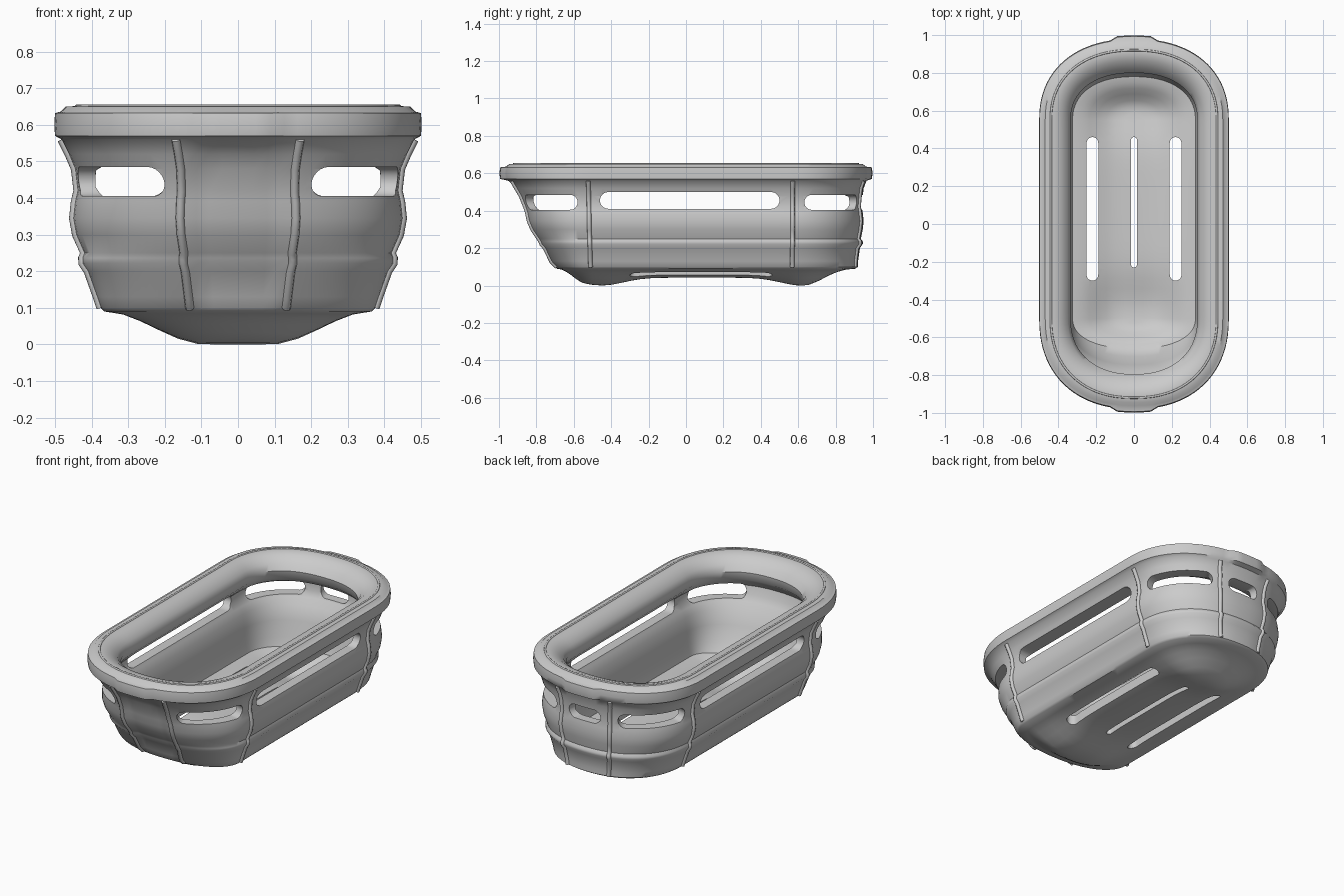
import bpy, bmesh
from math import sin, cos, pi, exp, sqrt, radians
from mathutils import Vector

if "Cube" in bpy.data.objects:
    bpy.data.objects.remove(bpy.data.objects["Cube"])

Y0, Y1 = -0.5, 0.55          # ends of the straight sides
EXP = 2 / 2.25

# cross-section rows: half width, front y, back y, z
OUTER = [(.365, -.69, .905, .09), (.375, -.70, .92, .10), (.385, -.73, .92, .13),
         (.41, -.765, .93, .20), (.425, -.785, .945, .222), (.425, -.79, .945, .236),
         (.42, -.80, .935, .25), (.442, -.835, .945, .30), (.45, -.855, .95, .345),
         (.445, -.865, .945, .39), (.438, -.875, .94, .42), (.445, -.90, .945, .48),
         (.462, -.925, .95, .52), (.482, -.95, .965, .56)]
RIM = [(.50, -.975, .975, .57), (.502, -.98, .98, .60), (.50, -.975, .975, .632),
       (.485, -.962, .962, .636), (.47, -.945, .945, .65), (.42, -.90, .90, .652),
       (.385, -.86, .865, .64), (.35, -.82, .825, .61), (.335, -.795, .80, .575),
       (.345, -.80, .81, .53), (.37, -.83, .84, .50)]
INNER = [(.395, -.85, .90, .475), (.395, -.835, .90, .43), (.375, -.815, .885, .395),
         (.355, -.78, .85, .36), (.345, -.745, .82, .28), (.335, -.70, .80, .19),
         (.325, -.66, .78, .14)]


def end_point(row, end, ang):
    hw, yf, yb, z = row
    c, s = cos(ang), max(0, sin(ang))
    x = hw * (1 if c > 0 else -1) * abs(c) ** EXP
    y = Y1 + (yb - Y1) * s ** EXP if end > 0 else Y0 + (yf - Y0) * s ** EXP
    return Vector((x, y, z))


def perimeter(row, n=44, m=20):
    pts = [end_point(row, 1, pi * i / n) for i in range(n + 1)]
    pts += [Vector((-row[0], Y1 + (Y0 - Y1) * i / m, row[3])) for i in range(1, m)]
    pts += [end_point(row, -1, pi * (1 - i / n)) for i in range(n + 1)]
    pts += [Vector((row[0], Y0 + (Y1 - Y0) * i / m, row[3])) for i in range(1, m)]
    return pts


def spine(p):
    return Vector((0, min(Y1, max(Y0, p.y)), p.z))


def belly(row, t):
    # shrink a loop toward the centre line, sagging at head and foot
    k = min(1, t / .75)
    f = k * k * (3 - 2 * k)
    out = []
    for p in perimeter(row):
        q = p.lerp(spine(p), t)
        sag = .048 + .042 * (exp(-((q.y + .45) / .16) ** 2) + exp(-((q.y - .62) / .16) ** 2))
        q.z -= sag * f
        out.append(q)
    return out


def make(name, bm):
    bmesh.ops.recalc_face_normals(bm, faces=bm.faces)
    me = bpy.data.meshes.new(name)
    bm.to_mesh(me)
    bm.free()
    ob = bpy.data.objects.new(name, me)
    bpy.context.collection.objects.link(ob)
    return ob


# tub shell: underside, outer wall, rolled rim, inner wall, floor
loops = [belly(OUTER[0], t) for t in (1, .85, .7, .55, .4, .27, .14)]
for row in OUTER + RIM + INNER:
    pts = perimeter(row)
    for p in pts:
        if abs(p.x) < .115 and (p.y < Y0 or p.y > Y1):
            sgn = 1 if p.y > 0 else -1
            if row in RIM[:3]:
                p.y += sgn * .018            # grip pads on the rim ends
            elif sgn < 0 and row in OUTER and .12 < p.z < .55:
                p.y += .018                  # recessed front panel
    loops.append(pts)
loops += [belly(INNER[-1], t) for t in (.14, .27, .4, .55, .7, .85, 1)]

bm = bmesh.new()
rings = [[bm.verts.new(p) for p in l] for l in loops]
for a, b in zip(rings, rings[1:]):
    for i in range(len(a)):
        j = (i + 1) % len(a)
        bm.faces.new((a[i], a[j], b[j], b[i]))
bmesh.ops.remove_doubles(bm, verts=bm.verts, dist=1e-5)
tub = make("tub_shell", bm)

# cutters for wall and floor slots
cut = bmesh.new()


def loft(cols):
    vs = [[cut.verts.new(p) for p in c] for c in cols]
    for a, b in zip(vs, vs[1:]):
        for i in range(4):
            j = (i + 1) % 4
            cut.faces.new((a[i], a[j], b[j], b[i]))
    cut.faces.new(vs[0])
    cut.faces.new(vs[-1])


def rounded(path, half, n=36):
    us = [(1 - cos(pi * k / n)) / 2 for k in range(n + 1)]
    pts = [path(u) for u in us]
    dist = [0]
    for a, b in zip(pts, pts[1:]):
        dist.append(dist[-1] + (b - a).length)
    for p, d in zip(pts, dist):
        e = min(1, min(d, dist[-1] - d) / half)
        yield p, max(.003, half * sqrt(max(0, 1 - (1 - e) ** 2)))


def wall_slot(path, zlo, zhi):
    cols = []
    for p, h in rounded(path, (zhi - zlo) / 2):
        q = spine(p)
        a, b = q.lerp(p, .6), q.lerp(p, 1.3)
        zc = (zlo + zhi) / 2
        cols.append([(a.x, a.y, zc - h), (b.x, b.y, zc - h), (b.x, b.y, zc + h), (a.x, a.y, zc + h)])
    loft(cols)


def floor_slot(x, ya, yb, hw):
    cols = []
    for p, h in rounded(lambda u: Vector((x, ya + (yb - ya) * u, 0)), hw):
        cols.append([(x - h, p.y, -.1), (x + h, p.y, -.1), (x + h, p.y, .3), (x - h, p.y, .3)])
    loft(cols)


MID = OUTER[10]
arc = lambda end, a, b: (lambda u: end_point(MID, end, radians(a + (b - a) * u)))
for s in (1, -1):
    wall_slot(lambda u: Vector((s * MID[0], -.46 + .96 * u, 0)), .41, .50)
    floor_slot(s * .22, -.30, .46, .031)
    for end in (1, -1):
        a, b = (10, 66) if s > 0 else (170, 114)
        wall_slot(arc(end, a, b), .405, .485)
wall_slot(arc(1, 79, 101), .405, .485)
floor_slot(0, -.23, .46, .016)
cutter = make("slot_cutter", cut)
cutter.hide_render = True
cutter.hide_viewport = False

mod = tub.modifiers.new("slots", 'BOOLEAN')
mod.object = cutter
mod.solver = 'EXACT'
bpy.context.view_layer.objects.active = tub
tub.select_set(True)
bpy.ops.object.modifier_apply(modifier=mod.name)
bpy.ops.object.shade_smooth_by_angle(angle=radians(40))
bpy.data.objects.remove(cutter)


# frame tubes: rim wire and upright ribs
def tube(name, pts, r, cyclic=False):
    cu = bpy.data.curves.new(name, 'CURVE')
    cu.dimensions = '3D'
    cu.bevel_depth = r
    cu.bevel_resolution = 2
    cu.use_fill_caps = True
    sp = cu.splines.new('POLY')
    sp.points.add(len(pts) - 1)
    for sv, p in zip(sp.points, pts):
        sv.co = (*p, 1)
    sp.use_cyclic_u = cyclic
    bpy.context.collection.objects.link(bpy.data.objects.new(name, cu))


tube("rim_bead", perimeter((.44, -.92, .92, .65)), .006, True)
for side, base in (("right", 0), ("left", 180)):
    for end, tag in ((1, "back"), (-1, "front")):
        for ang, part in ((2, "side"), (72, "end")):
            a = radians(abs(base - ang))
            tube(f"{tag}_{side}_{part}_rib", [end_point(r, end, a) for r in OUTER[1:]], .012)
